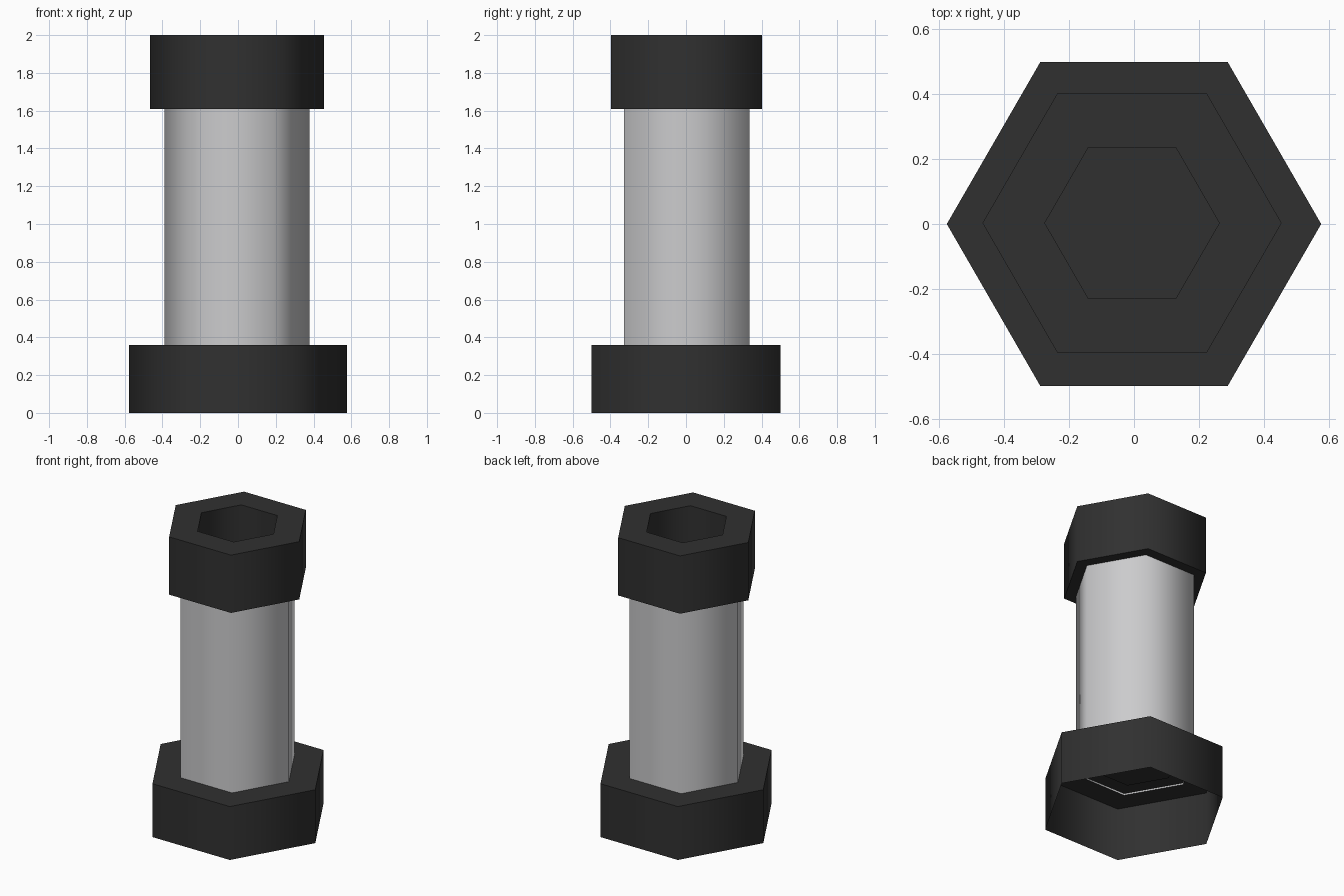
import bpy, bmesh, math

if "Cube" in bpy.data.objects:
    bpy.data.objects.remove(bpy.data.objects["Cube"])


def material(name, rgb):
    m = bpy.data.materials.new(name)
    m.diffuse_color = (*rgb, 1)
    m.use_nodes = True
    m.node_tree.nodes["Principled BSDF"].inputs["Base Color"].default_value = m.diffuse_color
    return m


DARK = material("charcoal", (0.030, 0.030, 0.030))
GREY = material("light grey", (0.60, 0.60, 0.61))


def hex_shell(name, profile, mat, centre=(0, 0), cap_end=False):
    """Sweep a (radius, height) profile round six corners."""
    bm = bmesh.new()
    rings = []
    for r, z in profile:
        rings.append([bm.verts.new((centre[0] + r * math.cos(i * math.pi / 3),
                                    centre[1] + r * math.sin(i * math.pi / 3), z))
                      for i in range(6)])
    for a, b in zip(rings, rings[1:]):
        for i in range(6):
            j = (i + 1) % 6
            bm.faces.new((a[i], a[j], b[j], b[i]))
    if cap_end:
        bm.faces.new(rings[-1])
    me = bpy.data.meshes.new(name)
    bm.to_mesh(me)
    bm.free()
    me.materials.append(mat)
    ob = bpy.data.objects.new(name, me)
    bpy.context.collection.objects.link(ob)
    # soft around the six sides, sharp at the rims
    bpy.context.view_layer.objects.active = ob
    ob.select_set(True)
    bpy.ops.object.shade_smooth_by_angle(angle=math.radians(65))
    ob.select_set(False)
    return ob


OFF = (-0.006, 0.003)

# Base: hollow, open underneath
hex_shell("base", [(0.577, 0), (0.577, 0.36)], DARK, cap_end=True)

# Column, with a small lip showing under the base top
hex_shell("column", [(0.384, 0.348), (0.384, 1.61)], GREY, OFF)

# Collar: underside, outer wall, top ring, then the socket wall and floor
hex_shell("collar", [(0.27, 1.61), (0.461, 1.61), (0.461, 2.0), (0.269, 2.0),
                     (0.269, 0.352)], DARK, OFF, cap_end=True)
